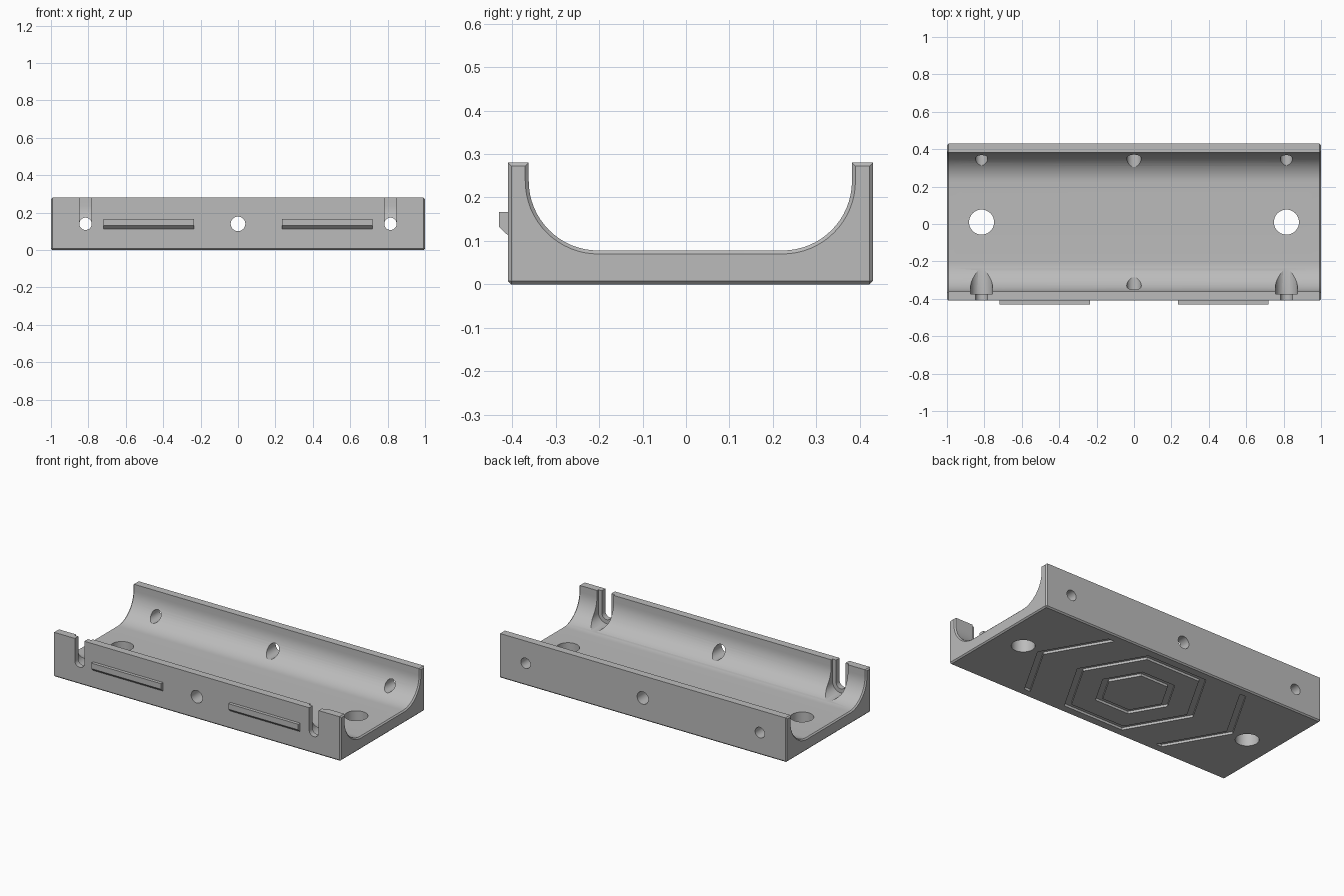
import bpy, bmesh
from math import pi, sin, cos, tan, radians

cube = bpy.data.objects.get("Cube")
if cube:
    bpy.data.objects.remove(cube, do_unlink=True)

# Single grey material
GREY = (0.5, 0.5, 0.5, 1)
mat = bpy.data.materials.new("plain_grey")
mat.use_nodes = True
mat.diffuse_color = GREY
mat.node_tree.nodes["Principled BSDF"].inputs["Base Color"].default_value = GREY

# Where a profile point (a, b) at distance t goes for each extrusion axis
PLACE = {
    "x": lambda a, b, t: (t, a, b),
    "y": lambda a, b, t: (a, t, b),
    "z": lambda a, b, t: (a, b, t),
}


def arc(cx, cy, r, start, end, n=16):
    angles = [radians(start + (end - start) * i / n) for i in range(n + 1)]
    return [(cx + r * cos(t), cy + r * sin(t)) for t in angles]


def prism(name, outline, axis, lo, hi, edge_rule=None, chamfer=0.008):
    """Extrude a closed outline along an axis, chamfering chosen edges."""
    bm = bmesh.new()
    ends = [[bm.verts.new(PLACE[axis](a, b, t)) for a, b in outline] for t in (lo, hi)]
    bm.faces.new(ends[0])
    bm.faces.new(ends[1])
    n = len(outline)
    for i in range(n):
        j = (i + 1) % n
        bm.faces.new((ends[0][i], ends[0][j], ends[1][j], ends[1][i]))
    bmesh.ops.recalc_face_normals(bm, faces=bm.faces)
    if edge_rule:
        picked = [e for e in bm.edges if edge_rule(*[v.co for v in e.verts])]
        bmesh.ops.bevel(bm, geom=picked, offset=chamfer, segments=1,
                        affect="EDGES", profile=0.5)
    mesh = bpy.data.meshes.new(name)
    bm.to_mesh(mesh)
    bm.free()
    mesh.materials.append(mat)
    obj = bpy.data.objects.new(name, mesh)
    bpy.context.collection.objects.link(obj)
    return obj


def cut(target, cutter):
    mod = target.modifiers.new("cut", "BOOLEAN")
    mod.operation = "DIFFERENCE"
    mod.solver = "EXACT"
    mod.object = cutter
    bpy.context.view_layer.objects.active = target
    bpy.ops.object.modifier_apply(modifier=mod.name)
    bpy.data.objects.remove(cutter, do_unlink=True)


def hole(x, b, r, axis, lo, hi):
    cut(body, prism("hole_cutter", arc(x, b, r, 0, 360, 40)[:-1], axis, lo, hi))


def open_slot(x, r, lo, hi):
    # Round-bottomed slot that opens through the wall top
    outline = arc(x, HOLE_Z, r, 180, 360, 20) + [(x + r, 0.4), (x - r, 0.4)]
    cut(body, prism("slot_cutter", outline, "y", lo, hi))


# Channel body
FRONT, BACK, TOP = -0.41, 0.43, 0.28
MID, FLOOR, RADIUS = 0.01, 0.078, 0.16
IN_FRONT, IN_BACK = -0.362, 0.382
profile = [(FRONT, 0), (BACK, 0), (BACK, TOP), (IN_BACK, TOP)]
profile += arc(IN_BACK - RADIUS, FLOOR + RADIUS, RADIUS, 0, -90)
profile += arc(IN_FRONT + RADIUS, FLOOR + RADIUS, RADIUS, 270, 180)
profile += [(IN_FRONT, TOP), (FRONT, TOP)]
body = prism("channel_body", profile, "x", -1, 1,
             lambda p, q: abs(p.x - q.x) < 0.01 or max(p.z, q.z) < 0.01)

# Mounting holes, screw holes and open screw slots
HOLE_Z, SCREW_X = 0.14, 0.815
hole(0, HOLE_Z, 0.039, "y", -1, 1)
for side in (-1, 1):
    x = side * SCREW_X
    hole(x, MID, 0.067, "z", -0.5, 0.5)
    hole(x, HOLE_Z, 0.033, "y", 0.1, 1)
    open_slot(x, 0.033, -1, -0.1)
    open_slot(x, 0.058, -0.375, -0.1)

# Grooves under the floor: nested hexagons and clipped chevrons
DEPTH, GROOVE, REACH = 0.015, 0.042, 0.365


def hexagon(r):
    return [(a, MID + b) for a, b in arc(0, 0, r, 0, 360, 6)[:-1]]


for r in (0.42, 0.235):
    ring = prism("hexagon_cutter", hexagon(r), "z", -0.1, DEPTH)
    cut(ring, prism("hexagon_core", hexagon(r - GROOVE), "z", -0.2, 0.2))
    cut(body, ring)

slant = REACH * tan(pi / 6)
for side in (-1, 1):
    outer, inner = 0.71, 0.71 - GROOVE
    chevron = [(outer - slant, -REACH), (outer, 0), (outer - slant, REACH),
               (inner - slant, REACH), (inner, 0), (inner - slant, -REACH)]
    outline = [(side * a, MID + b) for a, b in chevron]
    cut(body, prism("chevron_cutter", outline, "z", -0.1, DEPTH))

# Snap ridges on the front wall
ridge = [(FRONT + 0.005, 0.167), (-0.43, 0.167), (-0.43, 0.132),
         (FRONT, 0.113), (FRONT + 0.005, 0.113)]
parts = [body]
for name, lo, hi in (("right_snap_ridge", -0.72, -0.235), ("left_snap_ridge", 0.235, 0.72)):
    parts.append(prism(name, ridge, "x", lo, hi))

# Smooth curved walls, keep edges sharp
bpy.ops.object.select_all(action="DESELECT")
for obj in parts:
    obj.select_set(True)
bpy.context.view_layer.objects.active = body
bpy.ops.object.shade_smooth_by_angle(angle=radians(25))
